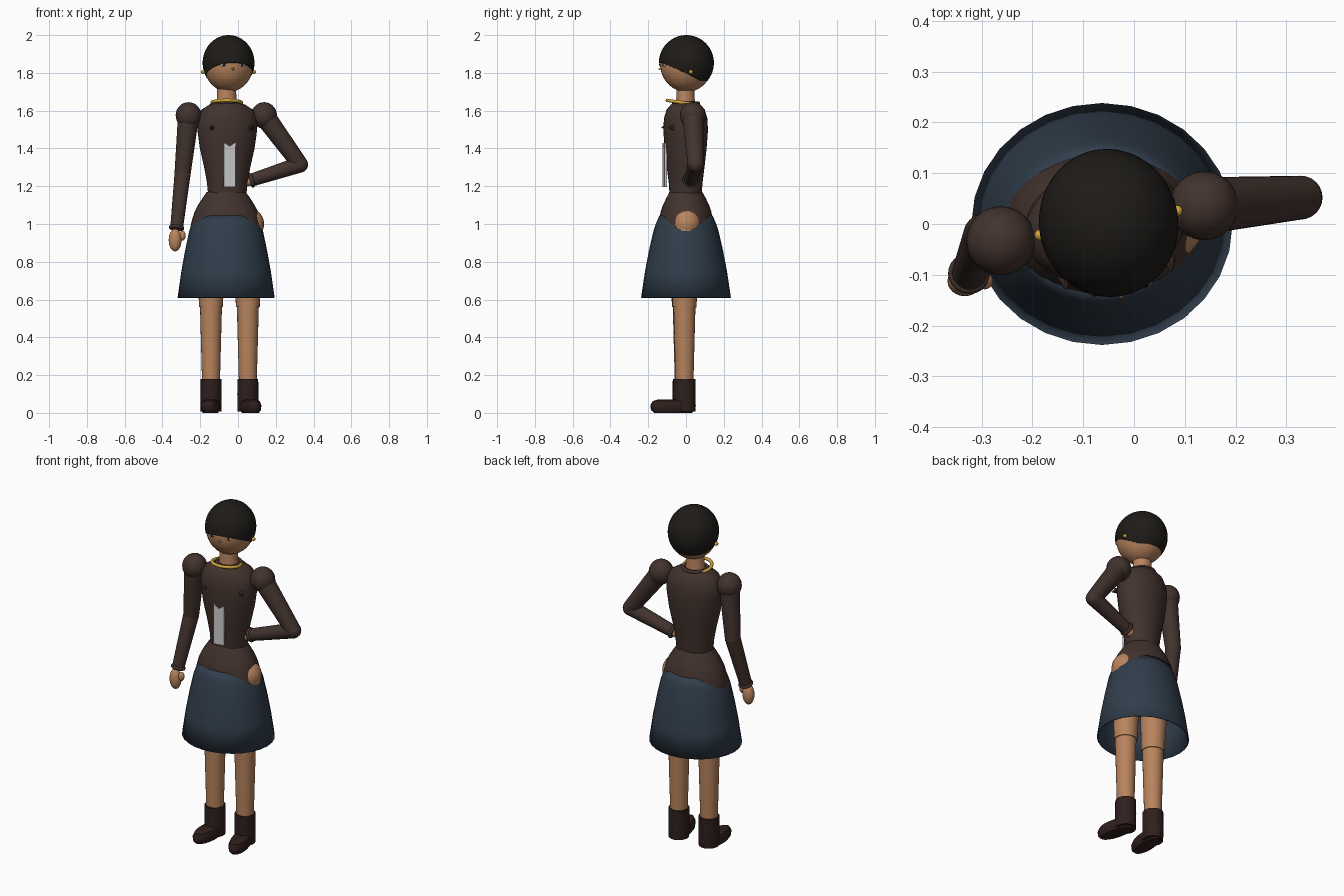
import bpy, bmesh, math
from mathutils import Vector, Matrix

if "Cube" in bpy.data.objects:
    bpy.data.objects.remove(bpy.data.objects["Cube"])

TWIST = math.radians(10)  # upper body turns toward +x


def mat(name, r, g, b):
    m = bpy.data.materials.new(name)
    m.diffuse_color = (r, g, b, 1)
    m.use_nodes = True
    m.node_tree.nodes["Principled BSDF"].inputs["Base Color"].default_value = m.diffuse_color
    return m


BROWN = mat("brown_cloth", .055, .033, .027)
SKIN = mat("skin", .48, .23, .11)
BLUE = mat("blue_cloth", .03, .047, .07)
HAIR = mat("dark_hair", .013, .011, .009)
BOOT = mat("boot_leather", .028, .014, .012)
GOLD = mat("gold", .65, .38, .04)
WHITE = mat("pale_ribbon", .7, .7, .68)


def finish(name, bm, material, loc=(0, 0, 0), rot=0, angle=40):
    bmesh.ops.recalc_face_normals(bm, faces=bm.faces)
    me = bpy.data.meshes.new(name)
    bm.to_mesh(me)
    bm.free()
    ob = bpy.data.objects.new(name, me)
    bpy.context.collection.objects.link(ob)
    me.materials.append(material)
    ob.location = loc
    ob.rotation_euler.z = rot
    bpy.ops.object.select_all(action='DESELECT')
    ob.select_set(True)
    bpy.context.view_layer.objects.active = ob
    bpy.ops.object.shade_smooth_by_angle(angle=math.radians(angle))
    return ob


def lathe(name, profile, material, loc=(0, 0, 0), rot=0, n=28, caps=True):
    """Elliptical rings from (z, rx, ry) rows, top to bottom."""
    bm = bmesh.new()
    rings = []
    for z, rx, ry in profile:
        rings.append([bm.verts.new((rx * math.cos(2 * math.pi * i / n),
                                    ry * math.sin(2 * math.pi * i / n), z)) for i in range(n)])
    for a, b in zip(rings, rings[1:]):
        for i in range(n):
            j = (i + 1) % n
            bm.faces.new((a[i], a[j], b[j], b[i]))
    if caps:
        bm.faces.new(rings[0])
        bm.faces.new(rings[-1])
    return finish(name, bm, material, loc, rot)


def ball(name, loc, radii, material, rot=0, seg=24):
    bm = bmesh.new()
    bmesh.ops.create_uvsphere(bm, u_segments=seg, v_segments=seg // 2 + 2, radius=1)
    bmesh.ops.scale(bm, vec=radii, verts=bm.verts)
    return finish(name, bm, material, loc, rot)


def limb(name, a, b, ra, rb, material, n=24):
    """Tapered tube from a to b."""
    a, b = Vector(a), Vector(b)
    d = b - a
    m = Matrix.Translation((a + b) / 2) @ d.to_track_quat('Z', 'Y').to_matrix().to_4x4()
    bm = bmesh.new()
    bmesh.ops.create_cone(bm, cap_ends=True, segments=n, radius1=ra, radius2=rb,
                          depth=d.length, matrix=m)
    return finish(name, bm, material)


def ring(name, loc, major, minor, material, axis=(0, 0, 1)):
    bpy.ops.mesh.primitive_torus_add(location=loc, major_radius=major, minor_radius=minor,
                                     major_segments=32, minor_segments=10)
    ob = bpy.context.object
    ob.name = name
    ob.rotation_euler = Vector(axis).to_track_quat('Z', 'Y').to_euler()
    ob.data.materials.append(material)
    bpy.ops.object.shade_smooth_by_angle(angle=math.radians(60))
    return ob


# Head, cut hair cap and neck
HC = Vector((-.05, .002, 1.853))
ball("head", HC - Vector((0, 0, .004)), (.132, .140, .150), SKIN, TWIST, 32)
bm = bmesh.new()
bmesh.ops.create_uvsphere(bm, u_segments=40, v_segments=28, radius=1)
bmesh.ops.scale(bm, vec=(.137, .146, .147), verts=bm.verts)
cut = bmesh.ops.bisect_plane(bm, geom=bm.verts[:] + bm.edges[:] + bm.faces[:], clear_inner=True,
                             plane_co=(0, -.135, -.002), plane_no=(0, .49, 1))
bmesh.ops.contextual_create(bm, geom=[g for g in cut["geom_cut"] if isinstance(g, bmesh.types.BMEdge)])
finish("hair", bm, HAIR, HC, TWIST)
lathe("neck", [(1.74, .050, .047), (1.67, .051, .048), (1.60, .060, .056)], SKIN, (-.06, -.003, 0))


def on_twist(x, y, z, c=HC):
    """Point in the twisted upper-body frame."""
    return Matrix.Rotation(TWIST, 3, 'Z') @ Vector((x, y, 0)) + Vector((c.x, c.y, z))


# Face details and earrings
for s, side in ((-1, "right"), (1, "left")):
    ball(side + "_eye", on_twist(.05 * s, -.127, 1.842), (.016, .008, .008), WHITE, TWIST, 12)
    ball(side + "_pupil", on_twist(.05 * s, -.133, 1.843), (.007, .005, .007), HAIR, TWIST, 12)
    ball(side + "_earring", on_twist(.137 * s, 0, 1.805), (.011, .011, .011), GOLD, 0, 12)
    # Small points on the chest
    p = on_twist(.105 * s, -.085, 1.51, Vector((-.05, 0)))
    limb(side + "_chest_point", p, p + Vector((.006, -.028, .002)), .016, .002, BROWN, 8)
limb("nose", on_twist(0, -.132, 1.822), on_twist(0, -.150, 1.820), .010, .002, SKIN, 10)

# Bodice with collar, necklace and ribbon
lathe("bodice", [(1.645, .066, .060), (1.632, .095, .078), (1.605, .138, .100), (1.56, .158, .113),
                 (1.50, .160, .117), (1.40, .146, .110), (1.30, .123, .099), (1.22, .108, .089),
                 (1.165, .103, .085)], BROWN, (-.057, -.002, 0), TWIST, 32)
ring("collar", (-.06, 0, 1.640), .064, .010, BROWN)
ring("necklace", (-.06, -.022, 1.643), .078, .009, GOLD, (0, .15, 1))
bm = bmesh.new()
pts = [(-.031, 1.195), (.031, 1.195), (.031, 1.43), (0, 1.41), (-.031, 1.43)]
f = bm.faces.new([bm.verts.new((x, 0, z)) for x, z in pts])
ext = bmesh.ops.extrude_face_region(bm, geom=[f])
bmesh.ops.translate(bm, vec=(0, .012, 0), verts=[v for v in ext["geom"] if isinstance(v, bmesh.types.BMVert)])
finish("front_ribbon", bm, WHITE, (-.044, -.118, 0), TWIST, 20)

# Tunic hem over the hips, then the open skirt
lathe("tunic_hem", [(1.17, .103, .086), (1.14, .124, .103), (1.10, .150, .122), (1.065, .168, .134),
                    (1.02, .182, .142), (.97, .193, .150), (.93, .190, .148)], BROWN, (-.062, 0, 0), 0, 32)
skirt = lathe("skirt", [(1.045, .162, .141), (1.0, .182, .160), (.96, .196, .173), (.86, .217, .196),
                        (.75, .237, .217), (.61, .257, .238)], BLUE, (-.063, 0, 0), 0, 28, caps=False)
mod = skirt.modifiers.new("cloth_thickness", 'SOLIDIFY')
mod.thickness = .006

# Arms: the hanging one and the one with hand on waist
arms = {"right": [(-.262, -.033, 1.575), (-.293, -.022, 1.27), (-.325, -.098, .98)],
        "left": [(.138, .036, 1.575), (.328, .052, 1.315), (.070, .022, 1.232)]}
for side, (sh, el, wr) in arms.items():
    ball(side + "_puff_shoulder", sh, (.068, .068, .070), BROWN)
    limb(side + "_upper_sleeve", sh, el, .056, .043, BROWN)
    ball(side + "_elbow", el, (.043, .043, .043), BROWN)
    limb(side + "_lower_sleeve", el, wr, .043, .034, BROWN)
    ring(side + "_cuff", wr, .031, .010, BROWN, Vector(wr) - Vector(el))
ball("right_hand", (-.333, -.112, .915), (.034, .030, .060), SKIN)
ball("right_thumb", (-.294, -.112, .938), (.017, .017, .026), SKIN, 0, 14)
ball("left_hand", (.030, .015, 1.222), (.050, .028, .026), SKIN)

# Legs and boots
for side, x, y, toe in (("right", -.143, -.012, (-.150, -.125)), ("left", .052, -.008, (.080, -.130))):
    ball(side + "_hip", (x, .003, 1.0), (.086, .080, .086), SKIN)
    limb(side + "_thigh", (x, 0, 1.0), (x, y, .56), .082, .063, SKIN)
    ball(side + "_knee", (x, y, .56), (.058, .058, .058), SKIN)
    limb(side + "_shin", (x, y, .56), (x, y, .15), .058, .047, SKIN)
    lathe(side + "_boot_shaft", [(.18, .055, .058), (.10, .056, .059), (.008, .055, .057)],
          BOOT, (x, y, 0), 0, 24)
    # Rounded foot: ellipse drawn from heel to toe
    turn = math.atan2(toe[0] - x, -(toe[1] - y))
    limb_mid = ((x + toe[0]) / 2, (y + toe[1]) / 2, 0)
    lathe(side + "_boot_foot", [(.070, .028, .085), (.062, .044, .108), (.040, .053, .121),
                                (.015, .050, .117), (0, .040, .100)], BOOT, limb_mid, turn, 24)
